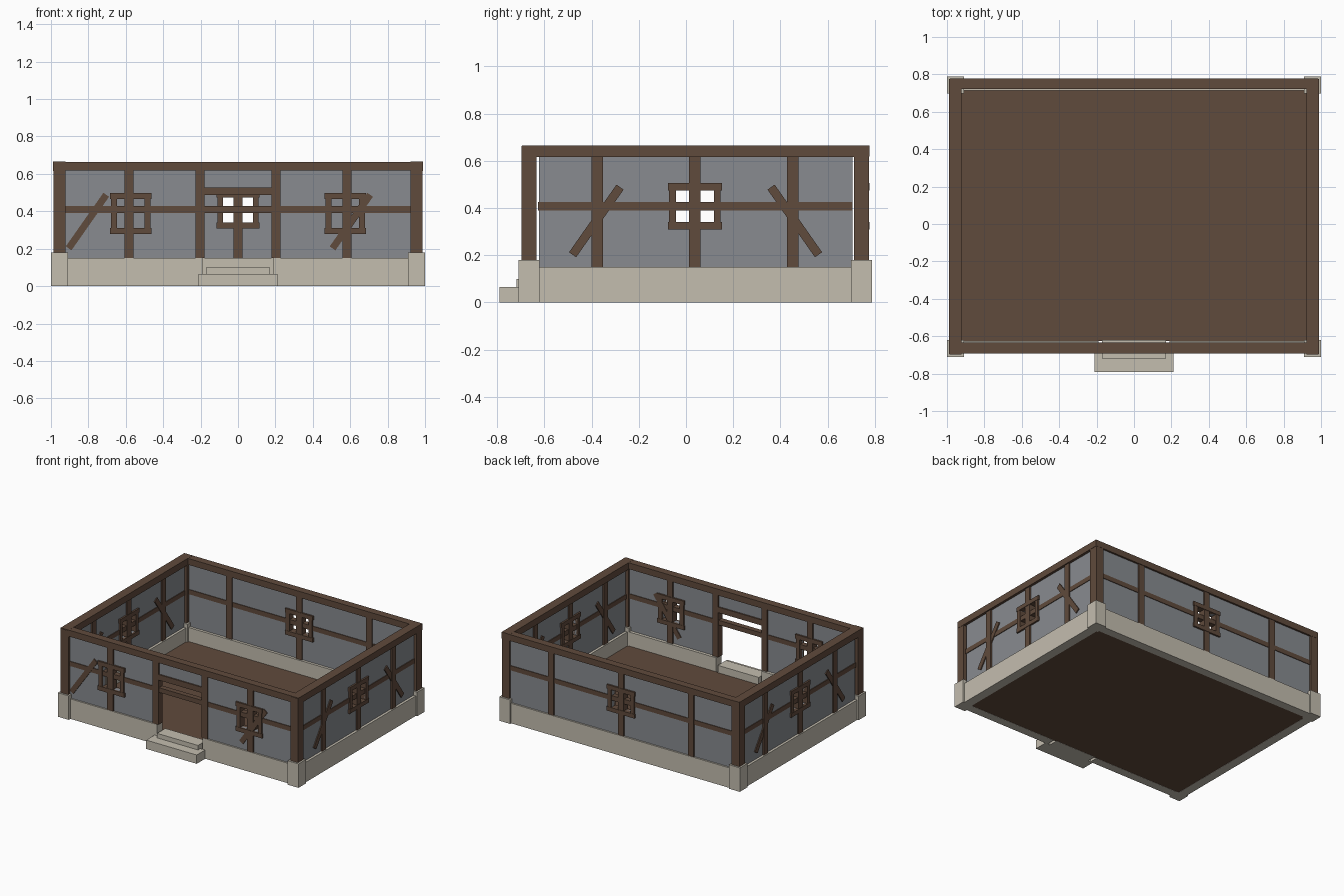
import bpy, bmesh, math
from mathutils import Matrix, Vector

if "Cube" in bpy.data.objects:
    bpy.data.objects.remove(bpy.data.objects["Cube"])


def material(name, rgb):
    m = bpy.data.materials.new(name)
    m.diffuse_color = (*rgb, 1)
    m.use_nodes = True
    m.node_tree.nodes["Principled BSDF"].inputs["Base Color"].default_value = m.diffuse_color
    return m


WOOD = material("dark_wood", (0.117, 0.069, 0.045))
STONE = material("pale_stone", (0.55, 0.51, 0.43))
PANEL = material("grey_panel", (0.246, 0.258, 0.279))


def box(name, lo, hi, mat, tilt=0.0, axis='Y'):
    """Box between two corners, optionally tilted about its centre."""
    lo, hi = Vector(lo), Vector(hi)
    size, mid = hi - lo, (hi + lo) / 2
    bm = bmesh.new()
    bmesh.ops.create_cube(bm, size=1)
    bm.transform(Matrix.Translation(mid) @ Matrix.Rotation(tilt, 4, axis)
                 @ Matrix.Diagonal((*size, 1)))
    me = bpy.data.meshes.new(name)
    bm.to_mesh(me)
    bm.free()
    me.materials.append(mat)
    ob = bpy.data.objects.new(name, me)
    bpy.context.collection.objects.link(ob)
    return ob


class Side:
    """One side of the building: u runs along it, line is its fixed position."""

    def __init__(self, name, along, line):
        self.name, self.along, self.line = name, along, line

    def piece(self, part, u0, u1, z0, z1, depth, mat, tilt=0.0):
        a, b = self.line - depth / 2, self.line + depth / 2
        name = self.name + "_" + part
        if self.along == 'X':
            return box(name, (u0, a, z0), (u1, b, z1), mat, -tilt, 'Y')
        return box(name, (a, u0, z0), (b, u1, z1), mat, tilt, 'X')

    def panel(self, u0, u1, z0=0.15, z1=0.62, hole=None):
        if hole is None:
            self.piece("panel", u0, u1, z0, z1, 0.03, PANEL)
            return
        h0, h1, y0, y1 = hole
        for s in ((u0, h0, z0, z1), (h1, u1, z0, z1), (h0, h1, z0, y0), (h0, h1, y1, z1)):
            self.piece("panel", *s, 0.03, PANEL)

    def window(self, c, zc, half, inner, zhalf, zinner):
        for s in (-1, 1):
            za, zb = sorted((zc + s * zinner, zc + s * zhalf))
            self.piece("window_bar", c - half, c + half, za, zb, 0.056, WOOD)
            ua, ub = sorted((c + s * inner, c + s * (half - 0.006)))
            self.piece("window_jamb", ua, ub, zc - zinner, zc + zinner, 0.052, WOOD)
        return (c - inner, c + inner, zc - zinner, zc + zinner)

    def post(self, u):
        self.piece("post", u - 0.024, u + 0.024, 0.15, 0.62, 0.05, WOOD)

    def brace(self, u, direction):
        length = 0.35
        self.piece("brace", u - length / 2, u + length / 2, 0.345 - 0.0185, 0.345 + 0.0185,
                   0.045, WOOD, direction * math.atan2(0.285, 0.2))


front, back = Side("front", 'X', -0.663), Side("back", 'X', 0.749)
left, right = Side("left", 'Y', -0.955), Side("right", 'Y', 0.955)

# Corner stones and corner posts
for x in (-0.955, 0.955):
    for y in (-0.665, 0.744):
        box("corner_stone", (x - 0.045, y - 0.045, 0), (x + 0.045, y + 0.045, 0.18), STONE)
        box("corner_post", (x - 0.032, y - 0.032, 0.18), (x + 0.032, y + 0.032, 0.662), WOOD)

# Stone plinth, open at the doorway
for x0, x1 in ((-0.92, -0.19), (0.19, 0.92)):
    box("front_plinth", (x0, -0.69, 0), (x1, -0.625, 0.15), STONE)
box("back_plinth", (-0.92, 0.714, 0), (0.92, 0.777, 0.15), STONE)
for s in (left, right):
    s.piece("plinth", -0.63, 0.71, 0, 0.15, 0.068, STONE)

# Floor and steps
box("floor", (-0.921, -0.626, 0.001), (0.921, 0.715, 0.045), WOOD)
box("lower_step", (-0.21, -0.79, 0), (0.21, -0.69, 0.066), STONE)
box("upper_step", (-0.17, -0.718, 0), (0.17, -0.62, 0.1), STONE)

# Top beams and middle rails
for s in (front, back):
    s.piece("top_beam", -0.985, 0.985, 0.617, 0.664, 0.057, WOOD)
    s.piece("rail", -0.925, 0.925, 0.392, 0.427, 0.04, WOOD)
for s in (left, right):
    s.piece("top_beam", -0.694, 0.776, 0.615, 0.665, 0.068, WOOD)
    s.piece("rail", -0.628, 0.706, 0.39, 0.425, 0.04, WOOD)

# Front: doorway, two windows, two braces leaning the same way
for x in (-0.582, -0.203, 0.203, 0.582):
    front.post(x)
front.piece("door_lintel", -0.185, 0.185, 0.486, 0.528, 0.05, WOOD)
front.panel(-0.19, 0.19, 0.52)
for c, u0, u1 in ((-0.573, -0.925, -0.19), (0.573, 0.19, 0.925)):
    front.panel(u0, u1, hole=front.window(c, 0.388, 0.111, 0.074, 0.109, 0.077))
front.brace(-0.805, 1)
front.brace(0.606, 1)

# Back: three posts and a central window
for x in (-0.582, 0, 0.582):
    back.post(x)
back.panel(-0.925, 0.925, hole=back.window(0, 0.407, 0.116, 0.08, 0.098, 0.067))

# Left and right: three posts, a window and two mirrored braces
for s in (left, right):
    for y in (-0.376, 0.037, 0.452):
        s.post(y)
    s.panel(-0.622, 0.706, hole=s.window(0.038, 0.407, 0.115, 0.08, 0.098, 0.067))
    s.brace(-0.38, 1)
    s.brace(0.461, -1)
